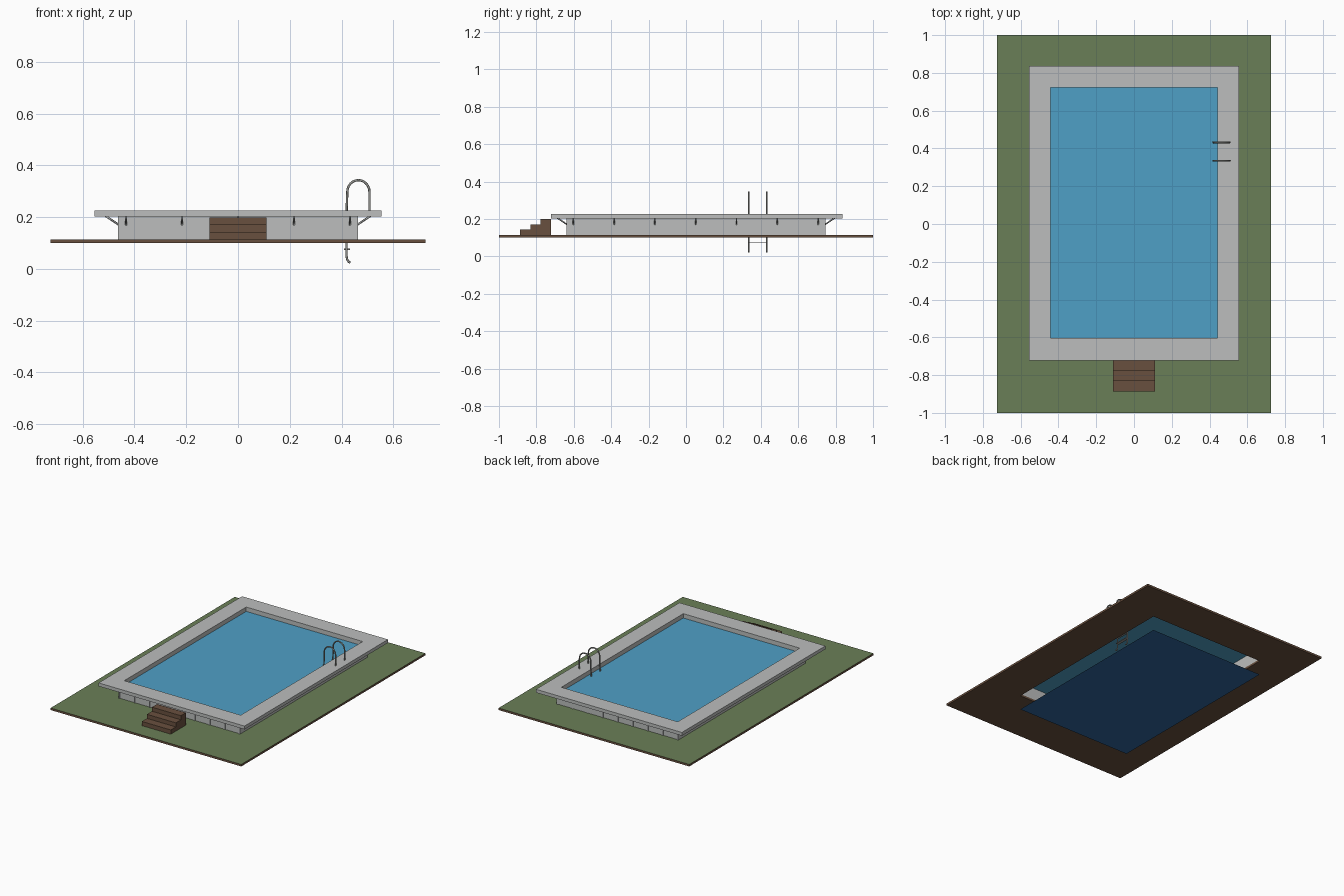
import bpy
import math
from mathutils import Vector

cube = bpy.data.objects.get("Cube")
if cube:
    bpy.data.objects.remove(cube, do_unlink=True)


def material(name, hex_code):
    def linear(c):
        return c / 12.92 if c <= 0.04045 else ((c + 0.055) / 1.055) ** 2.4
    rgb = [linear(int(hex_code[i:i + 2], 16) / 255) for i in (0, 2, 4)]
    mat = bpy.data.materials.new(name)
    mat.use_nodes = True
    mat.diffuse_color = (*rgb, 1)
    mat.node_tree.nodes["Principled BSDF"].inputs["Base Color"].default_value = (*rgb, 1)
    return mat


GRASS = material("grass green", "6A7F57")
BROWN = material("earth brown", "69503E")
STONE = material("pale grey", "BCBEBD")
WATER = material("water blue", "4FA0C6")
FLOOR = material("deep blue", "2F669D")
METAL = material("steel grey", "92938F")


def mesh_object(name, verts, faces, *mats):
    mesh = bpy.data.meshes.new(name)
    mesh.from_pydata(verts, [], faces)
    obj = bpy.data.objects.new(name, mesh)
    bpy.context.collection.objects.link(obj)
    for m in mats:
        mesh.materials.append(m)
    return obj


def rect(x, y0, y1, z):
    return [(-x, y0, z), (x, y0, z), (x, y1, z), (-x, y1, z)]


def ring(name, outer, inner, z0, z1, *mats):
    """Rectangular frame; outer and inner are (half width, y min, y max)."""
    verts = rect(*outer, z0) + rect(*inner, z0) + rect(*outer, z1) + rect(*inner, z1)
    faces = []
    for i in range(4):
        j = (i + 1) % 4
        faces += [(i, j, 8 + j, 8 + i), (4 + j, 4 + i, 12 + i, 12 + j),
                  (8 + i, 8 + j, 12 + j, 12 + i), (j, i, 4 + i, 4 + j)]
    return mesh_object(name, verts, faces, *mats)


def box(name, x0, x1, y0, y1, z0, z1, mat):
    verts = [(x, y, z) for z in (z0, z1) for x, y in ((x0, y0), (x1, y0), (x1, y1), (x0, y1))]
    faces = [(3, 2, 1, 0), (4, 5, 6, 7)]
    faces += [(i, (i + 1) % 4, 4 + (i + 1) % 4, 4 + i) for i in range(4)]
    return mesh_object(name, verts, faces, mat)


def tube(name, points, radius, mat, sides=8):
    """Sweep a round section along a path."""
    pts = [Vector(p) for p in points]
    verts, faces = [], []
    for k, p in enumerate(pts):
        d = (pts[min(k + 1, len(pts) - 1)] - pts[max(k - 1, 0)]).normalized()
        side = Vector((0, 1, 0)) if abs(d.y) < 0.8 else Vector((1, 0, 0))
        u = d.cross(side).normalized()
        v = d.cross(u)
        for s in range(sides):
            a = math.tau * s / sides
            verts.append(p + radius * (math.cos(a) * u + math.sin(a) * v))
        if k:
            for s in range(sides):
                t = (s + 1) % sides
                b, c = (k - 1) * sides, k * sides
                faces.append((b + s, b + t, c + t, c + s))
    last = (len(pts) - 1) * sides
    faces += [tuple(reversed(range(sides))), tuple(range(last, last + sides))]
    obj = mesh_object(name, verts, faces, mat)
    obj.data.polygons.foreach_set("use_smooth", [len(f) == 4 for f in faces])
    return obj


# Ground slab with grass on top, wall, and deck around the basin
BASIN = (0.443, -0.603, 0.722)
WALL = (0.463, -0.635, 0.742)
ground = ring("ground", (0.725, -1, 1), BASIN, 0.1, 0.114, BROWN, GRASS)
for p in ground.data.polygons:
    p.material_index = int(p.normal.z > 0.5)
ring("pool_wall", WALL, BASIN, 0.114, 0.203, STONE)
ring("deck", (0.555, -0.722, 0.837), BASIN, 0.203, 0.226, STONE)

# Water surface and pool floor
mesh_object("water", rect(*BASIN, 0.196), [(0, 1, 2, 3)], WATER)
mesh_object("pool_floor", rect(*BASIN, 0), [(0, 1, 2, 3)], FLOOR)

# Posts on the end walls
for i in range(-4, 5):
    x = i * 0.1145
    for end, y in (("front", WALL[1]), ("back", WALL[2])):
        box(end + "_post", x - 0.005, x + 0.005, y - 0.004, y + 0.004, 0.114, 0.203, STONE)

# Slanted struts under the deck
for i in range(7):
    y = -0.602 + i * 0.218
    for s in (-1, 1):
        tube("side_strut", [(s * 0.46, y, 0.17), (s * 0.512, y, 0.205)], 0.004, STONE, 4)
for i in range(-2, 3):
    x = i * 0.216
    for y, s in ((WALL[1], -1), (WALL[2], 1)):
        tube("end_strut", [(x, y, 0.17), (x, y + s * 0.052, 0.205)], 0.004, STONE, 4)

# Entry stairs as one stepped profile
profile = [(-0.722, 0.114), (-0.887, 0.114)]
for i in range(3):
    z = 0.143 + i * 0.028
    profile += [(-0.887 + i * 0.055, z), (-0.832 + i * 0.055, z)]
n = len(profile)
stair_verts = [(x, y, z) for x in (-0.11, 0.11) for y, z in profile]
stair_faces = [tuple(reversed(range(n))), tuple(range(n, 2 * n))]
stair_faces += [(i, (i + 1) % n, n + (i + 1) % n, n + i) for i in range(n)]
mesh_object("stairs", stair_verts, stair_faces, BROWN)

# Ladder: hooped rails that curl in at the foot, with flat rungs
rail = [(0.508, 0.226), (0.508, 0.295)]
for i in range(1, 12):
    a = math.pi * i / 12
    rail.append((0.465 + 0.043 * math.cos(a), 0.297 + 0.046 * math.sin(a)))
rail += [(0.422, 0.295), (0.419, 0.2), (0.419, 0.05), (0.422, 0.036), (0.427, 0.028), (0.434, 0.024)]
for y in (0.335, 0.432):
    tube("ladder_rail", [(x, y, z) for x, z in rail], 0.0045, METAL)
for z in (0.076, 0.12, 0.164):
    box("ladder_rung", 0.41, 0.432, 0.335, 0.432, z - 0.002, z + 0.002, METAL)
